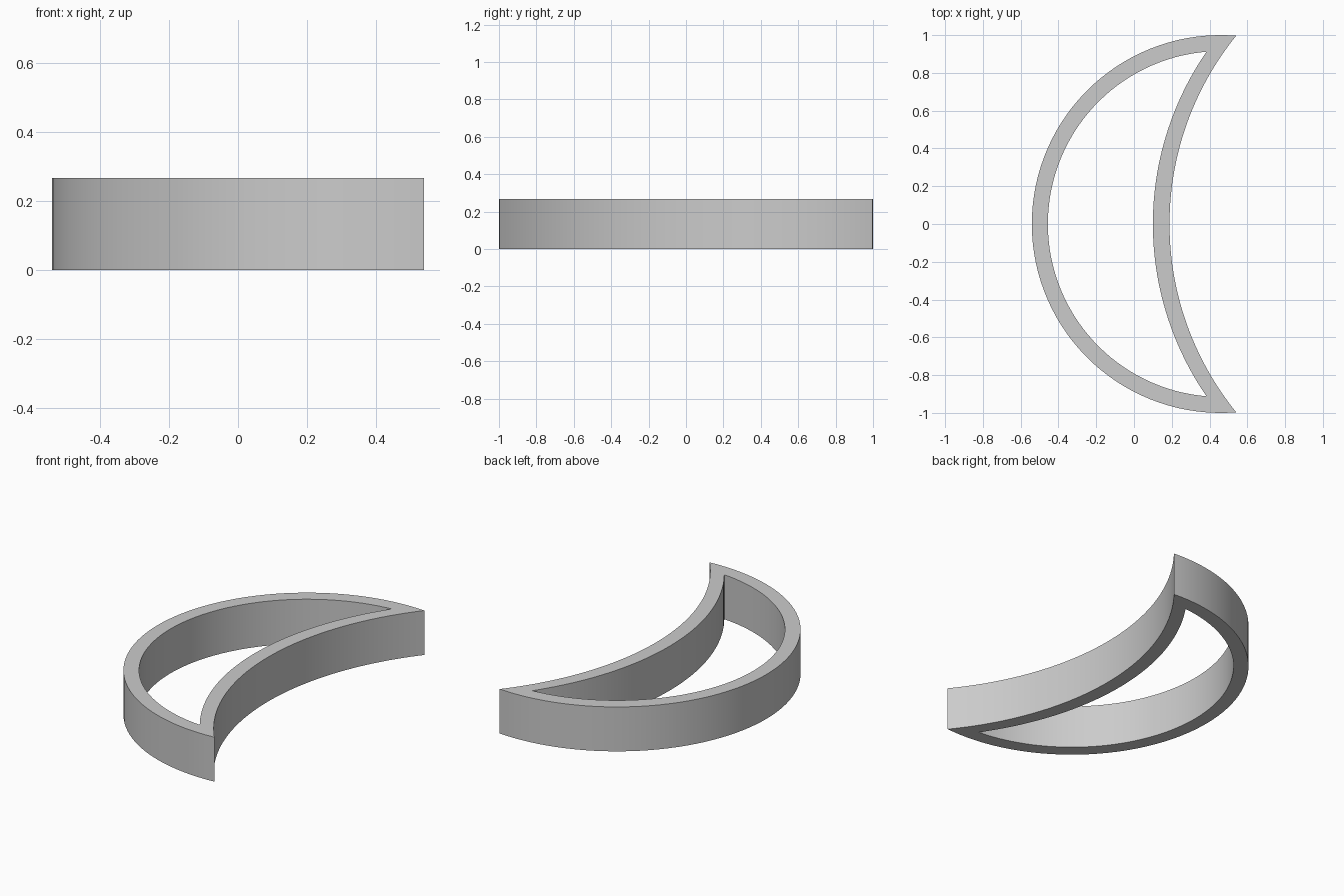
import bpy, bmesh, math

cube = bpy.data.objects.get("Cube")
if cube:
    bpy.data.objects.remove(cube, do_unlink=True)

HEIGHT = 0.267
SEGMENTS = 64


def arc(apex_x, tip_x, tip_y):
    """Circular arc from the front tip through the apex to the back tip."""
    sag = tip_x - apex_x
    radius = (sag ** 2 + tip_y ** 2) / (2 * sag)
    centre = apex_x + radius
    half = math.atan2(tip_y, centre - tip_x)
    angles = [half * (2 * i / SEGMENTS - 1) for i in range(SEGMENTS + 1)]
    return [(centre - radius * math.cos(a), radius * math.sin(a)) for a in angles]


def crescent(convex_x, concave_x, tip_x, tip_y):
    """Closed crescent outline: convex arc out, concave arc back."""
    return arc(convex_x, tip_x, tip_y) + arc(concave_x, tip_x, tip_y)[-2:0:-1]


# Crescent wall: outer and inner outlines at the bottom and top, bridged
outer = crescent(-0.541, 0.188, 0.541, 0.9966)
inner = crescent(-0.456, 0.10, 0.384, 0.912)
bm = bmesh.new()
rings = [[bm.verts.new((x, y, z)) for x, y in outline]
         for outline, z in ((outer, 0), (outer, HEIGHT), (inner, HEIGHT), (inner, 0))]
count = len(outer)
for r in range(4):
    a, b = rings[r], rings[(r + 1) % 4]
    for i in range(count):
        j = (i + 1) % count
        bm.faces.new((a[i], a[j], b[j], b[i]))
bmesh.ops.recalc_face_normals(bm, faces=bm.faces)
mesh = bpy.data.meshes.new("crescent_wall")
bm.to_mesh(mesh)
bm.free()
wall = bpy.data.objects.new("crescent_wall", mesh)
bpy.context.collection.objects.link(wall)

# Plain grey finish
grey = bpy.data.materials.new("light_grey")
grey.use_nodes = True
colour = (0.6, 0.6, 0.6, 1)
grey.diffuse_color = colour
grey.node_tree.nodes["Principled BSDF"].inputs["Base Color"].default_value = colour
mesh.materials.append(grey)

# Smooth curved walls, sharp rims and tips
bpy.ops.object.select_all(action="DESELECT")
wall.select_set(True)
bpy.context.view_layer.objects.active = wall
bpy.ops.object.shade_smooth_by_angle(angle=math.radians(30))
